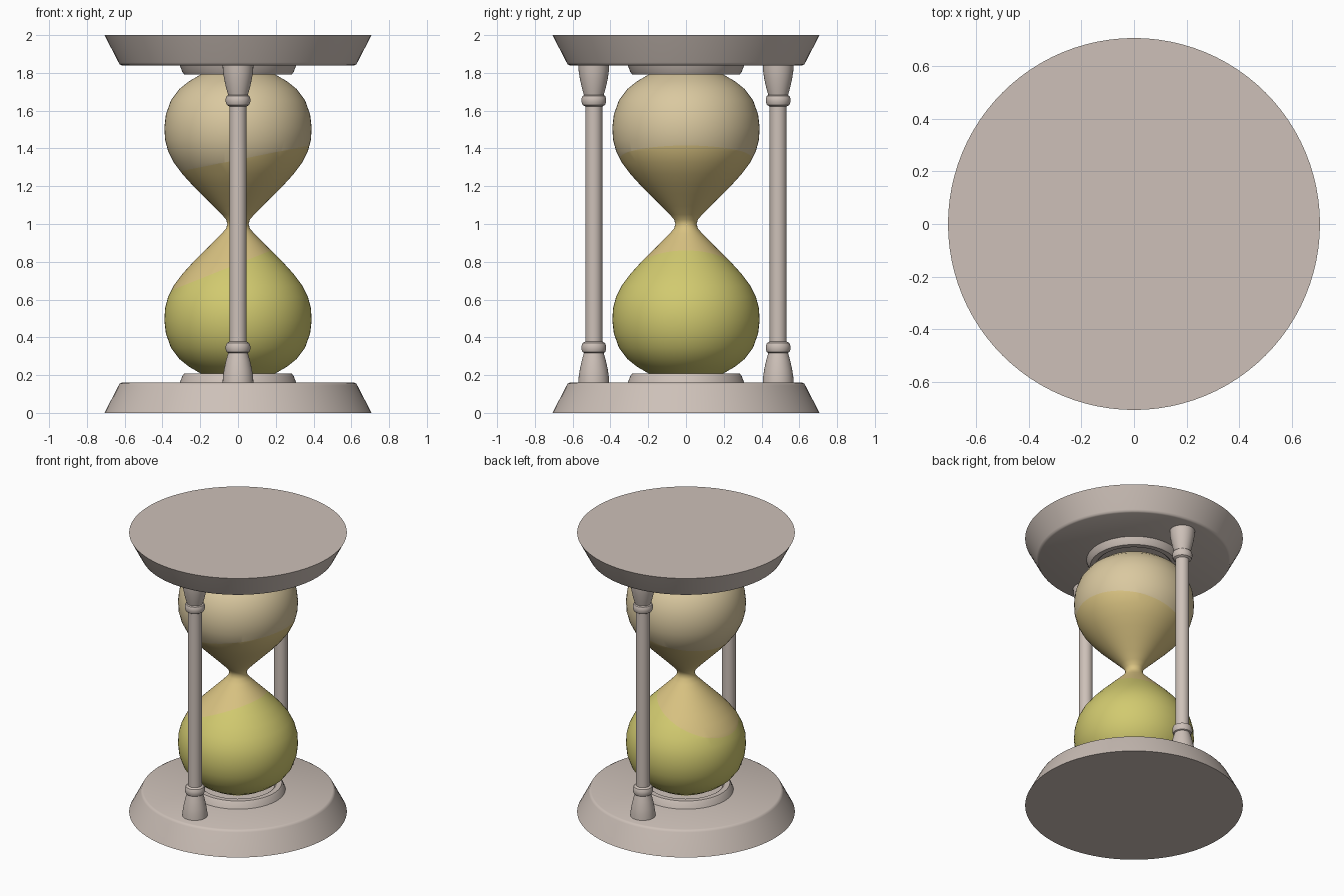
import bpy, bmesh, math
from mathutils import Vector

cube = bpy.data.objects.get("Cube")
if cube:
    bpy.data.objects.remove(cube, do_unlink=True)


def material(name, rgb):
    mat = bpy.data.materials.new(name)
    mat.use_nodes = True
    colour = (*rgb, 1.0)
    mat.diffuse_color = colour
    mat.node_tree.nodes["Principled BSDF"].inputs["Base Color"].default_value = colour
    return mat


frame = material("pale stone", (0.61, 0.53, 0.48))
glass = material("cream glass", (0.70, 0.58, 0.35))
sand = material("tan sand", (0.69, 0.54, 0.22))
lower_sand = material("yellow green sand", (0.64, 0.59, 0.16))


def mirrored(profile):
    """Add the upper half of a profile that is symmetric about z = 1."""
    return profile + [(r, 2 - z) for r, z in reversed(profile) if z < 1]


def lathe(name, profile, mats, segments=64, centre=(0, 0), flip=False, closed=False, cuts=()):
    """Spin a (radius, height) profile round a vertical axis."""
    bm = bmesh.new()
    rings = []
    for r, z in profile:
        z = 2 - z if flip else z
        rings.append([bm.verts.new((r * math.cos(a), r * math.sin(a), z))
                      for a in (math.tau * i / segments for i in range(segments))])
    pairs = list(zip(rings, rings[1:]))
    if closed:
        pairs.append((rings[-1], rings[0]))
    else:
        bm.faces.new(rings[0])
        bm.faces.new(rings[-1])
    for low, high in pairs:
        for i in range(segments):
            j = (i + 1) % segments
            bm.faces.new((low[i], low[j], high[j], high[i]))
    bmesh.ops.recalc_face_normals(bm, faces=bm.faces)

    # Tilted sand levels cut into the surface
    for height, slope in cuts:
        bmesh.ops.bisect_plane(bm, geom=bm.verts[:] + bm.edges[:] + bm.faces[:],
                               plane_co=(0, 0, height), plane_no=Vector((-slope, 0, 1)))
    if cuts:
        for f in bm.faces:
            c = f.calc_center_median()
            above = sum(c.z > height + slope * c.x for height, slope in cuts)
            f.material_index = above

    mesh = bpy.data.meshes.new(name)
    bm.to_mesh(mesh)
    bm.free()
    for mat in mats:
        mesh.materials.append(mat)
    obj = bpy.data.objects.new(name, mesh)
    obj.location = (*centre, 0)
    bpy.context.collection.objects.link(obj)
    bpy.ops.object.select_all(action="DESELECT")
    obj.select_set(True)
    bpy.context.view_layer.objects.active = obj
    bpy.ops.object.shade_smooth_by_angle(angle=math.radians(35))
    return obj


# End plates and the hollow collars that hold the glass
plate = [(0.707, 0), (0.632, 0.145), (0.626, 0.155), (0.615, 0.16)]
collar = [(0.31, 0.155), (0.295, 0.195), (0.285, 0.208), (0.25, 0.208), (0.24, 0.2), (0.24, 0.155)]
for side, flip in (("bottom", False), ("top", True)):
    lathe(side + "_plate", plate, [frame], 96, flip=flip)
    lathe(side + "_collar", collar, [frame], flip=flip, closed=True)

# Two turned posts, front and back
post = mirrored([(0.082, 0.155), (0.08, 0.19), (0.074, 0.23), (0.063, 0.28), (0.052, 0.318),
                 (0.06, 0.322), (0.065, 0.335), (0.065, 0.355), (0.059, 0.37), (0.045, 0.378)])
for side, y in (("front", -0.488), ("back", 0.488)):
    lathe(side + "_post", post, [frame], 32, centre=(0, y))

# Double glass bulb with the sand showing through
bulb = mirrored([(0.15, 0.185), (0.2, 0.21), (0.26, 0.245), (0.31, 0.285), (0.355, 0.345),
                 (0.382, 0.42), (0.39, 0.49), (0.386, 0.555), (0.37, 0.615), (0.34, 0.675),
                 (0.295, 0.735), (0.245, 0.79), (0.19, 0.845), (0.13, 0.905), (0.085, 0.95),
                 (0.063, 0.977), (0.056, 1.0)])
lathe("glass_bulb", bulb, [lower_sand, sand, glass], 64, cuts=((0.79, 0.4), (1.34, 0.2)))
